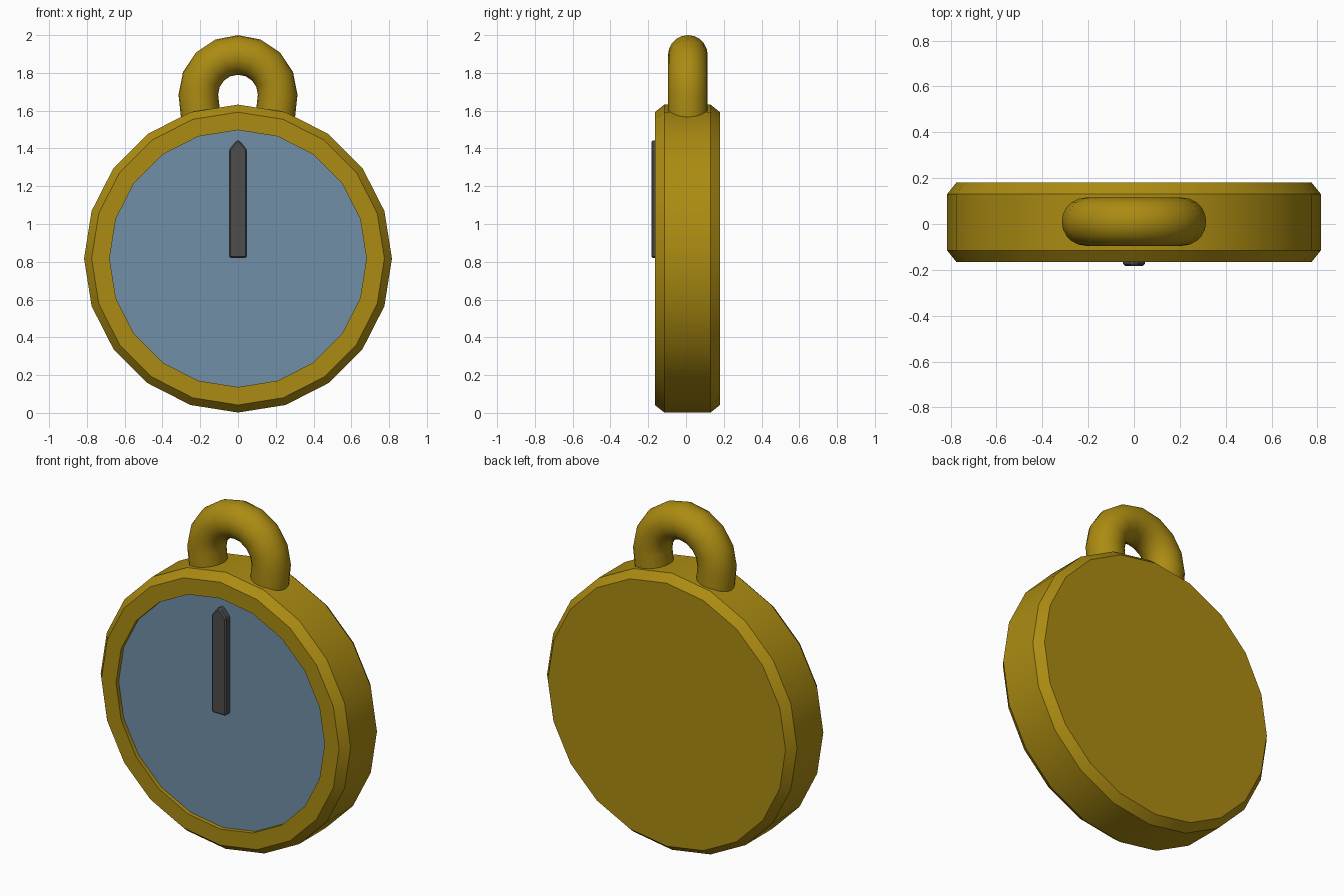
import bpy, bmesh
from math import sin, cos, pi, radians

cube = bpy.data.objects.get("Cube")
if cube:
    bpy.data.objects.remove(cube, do_unlink=True)


def material(name, rgb):
    m = bpy.data.materials.new(name)
    m.use_nodes = True
    m.diffuse_color = (*rgb, 1)
    bsdf = m.node_tree.nodes["Principled BSDF"]
    bsdf.inputs["Base Color"].default_value = (*rgb, 1)
    bsdf.inputs["Roughness"].default_value = 0.6
    return m


gold = material("aged gold", (0.41, 0.26, 0.006))
blue = material("dial blue", (0.165, 0.275, 0.39))
dark = material("dark grey", (0.075, 0.075, 0.075))


def add_object(name, bm, mats, angle=None):
    bmesh.ops.recalc_face_normals(bm, faces=bm.faces)
    mesh = bpy.data.meshes.new(name)
    bm.to_mesh(mesh)
    bm.free()
    for m in mats:
        mesh.materials.append(m)
    ob = bpy.data.objects.new(name, mesh)
    bpy.context.collection.objects.link(ob)
    if angle:
        bpy.ops.object.select_all(action="DESELECT")
        ob.select_set(True)
        bpy.context.view_layer.objects.active = ob
        bpy.ops.object.shade_smooth_by_angle(angle=radians(angle))
    return ob


def bridge(bm, a, b):
    n = len(a)
    for i in range(n):
        bm.faces.new((a[i], a[(i + 1) % n], b[(i + 1) % n], b[i]))


# Case: chamfered disc with a shallow recessed dial, as (radius, y) rings
SIDES, MID = 20, 0.817
profile = [(0.775, 0.18), (0.815, 0.13), (0.815, -0.115),
           (0.775, -0.165), (0.68, -0.165), (0.68, -0.14)]
bm = bmesh.new()
rings = [[bm.verts.new((r * sin(2 * pi * i / SIDES), y, MID + r * cos(2 * pi * i / SIDES)))
          for i in range(SIDES)] for r, y in profile]
for a, b in zip(rings, rings[1:]):
    bridge(bm, a, b)
bm.faces.new(rings[0])
bm.faces.new(rings[-1]).material_index = 1
add_object("case", bm, [gold, blue], 30)

# Hanging loop: round tube swept over an arch whose legs sink into the case
ARCH, TUBE, TOP, STEPS, ROUND = 0.21, 0.105, 1.685, 8, 20
path = [(t, TOP) for t in (pi * i / STEPS for i in range(STEPS + 1))]
path = [(0, 1.5)] + path + [(pi, 1.5)]
bm = bmesh.new()
loops = []
for t, z in path:
    ring = []
    for j in range(ROUND):
        p = 2 * pi * j / ROUND
        r = ARCH + TUBE * cos(p) - (0.02 if z < TOP else 0)
        ring.append(bm.verts.new((r * cos(t), 0.01 + TUBE * sin(p), z + r * sin(t))))
    loops.append(ring)
for a, b in zip(loops, loops[1:]):
    bridge(bm, a, b)
bm.faces.new(loops[0])
bm.faces.new(loops[-1])
add_object("hanging_loop", bm, [gold], 40)

# Pointer: extruded pointed bar with chamfered edges
outline = [(-0.047, 0.82), (0.047, 0.82), (0.047, 1.395),
           (0.008, 1.443), (-0.008, 1.443), (-0.047, 1.395)]
bm = bmesh.new()
front, back = ([bm.verts.new((x, y, z)) for x, z in outline] for y in (-0.183, -0.135))
bridge(bm, front, back)
bm.faces.new(front)
bm.faces.new(back)
pointer = add_object("pointer", bm, [dark])
bevel = pointer.modifiers.new("chamfer", "BEVEL")
bevel.width = 0.009
bevel.segments = 1
